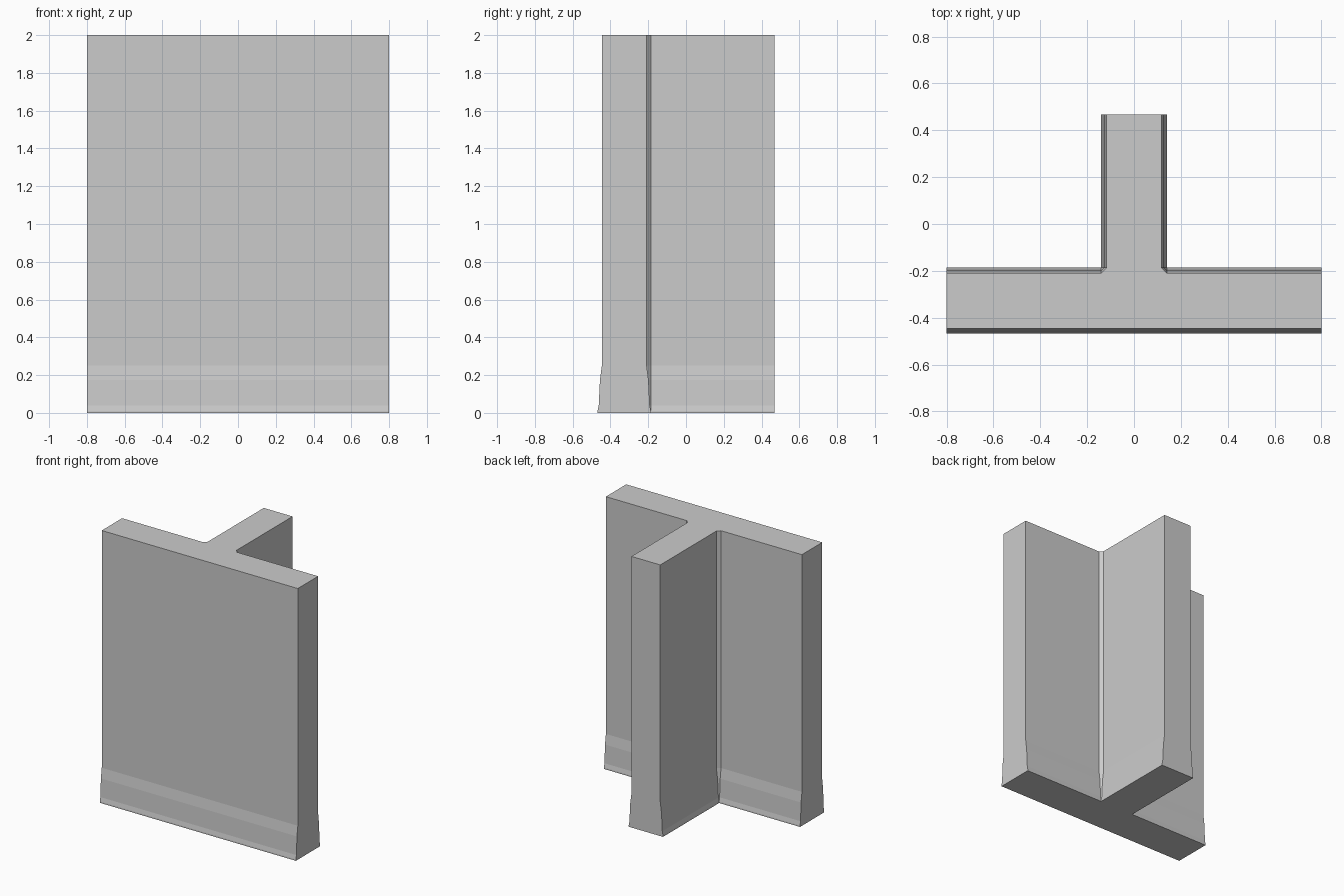
import bpy, bmesh

if "Cube" in bpy.data.objects:
    bpy.data.objects.remove(bpy.data.objects["Cube"])

# Skirting profile: (height, inset of the wall faces)
PROFILE = [(0, 0), (0.01, 0), (0.04, 0.006), (0.175, 0.0125), (0.25, 0.0225), (2, 0.0225)]
HALF_W, END_Y = 0.8, 0.468
STEM_X, INNER_Y = 0.14, -0.186


def section(d):
    """T-shaped plan with exposed wall faces inset by d; inner corners become chamfers."""
    right = [(HALF_W, -END_Y + d), (HALF_W, INNER_Y - d), (STEM_X, INNER_Y - d),
             (STEM_X - d, INNER_Y), (STEM_X - d, END_Y)]
    return right + [(-x, y) for x, y in reversed(right)]


# Wall junction lofted from stacked plan sections
bm = bmesh.new()
rings = [[bm.verts.new((x, y, z)) for x, y in section(d)] for z, d in PROFILE]
n = len(rings[0])
for low, high in zip(rings, rings[1:]):
    for i in range(n):
        j = (i + 1) % n
        bm.faces.new((low[i], low[j], high[j], high[i]))
bm.faces.new(rings[-1])
bm.faces.new(rings[0][::-1])
bmesh.ops.remove_doubles(bm, verts=bm.verts, dist=0.0005)
bmesh.ops.recalc_face_normals(bm, faces=bm.faces)

mesh = bpy.data.meshes.new("t_wall")
bm.to_mesh(mesh)
bm.free()
wall = bpy.data.objects.new("t_wall", mesh)
bpy.context.collection.objects.link(wall)
